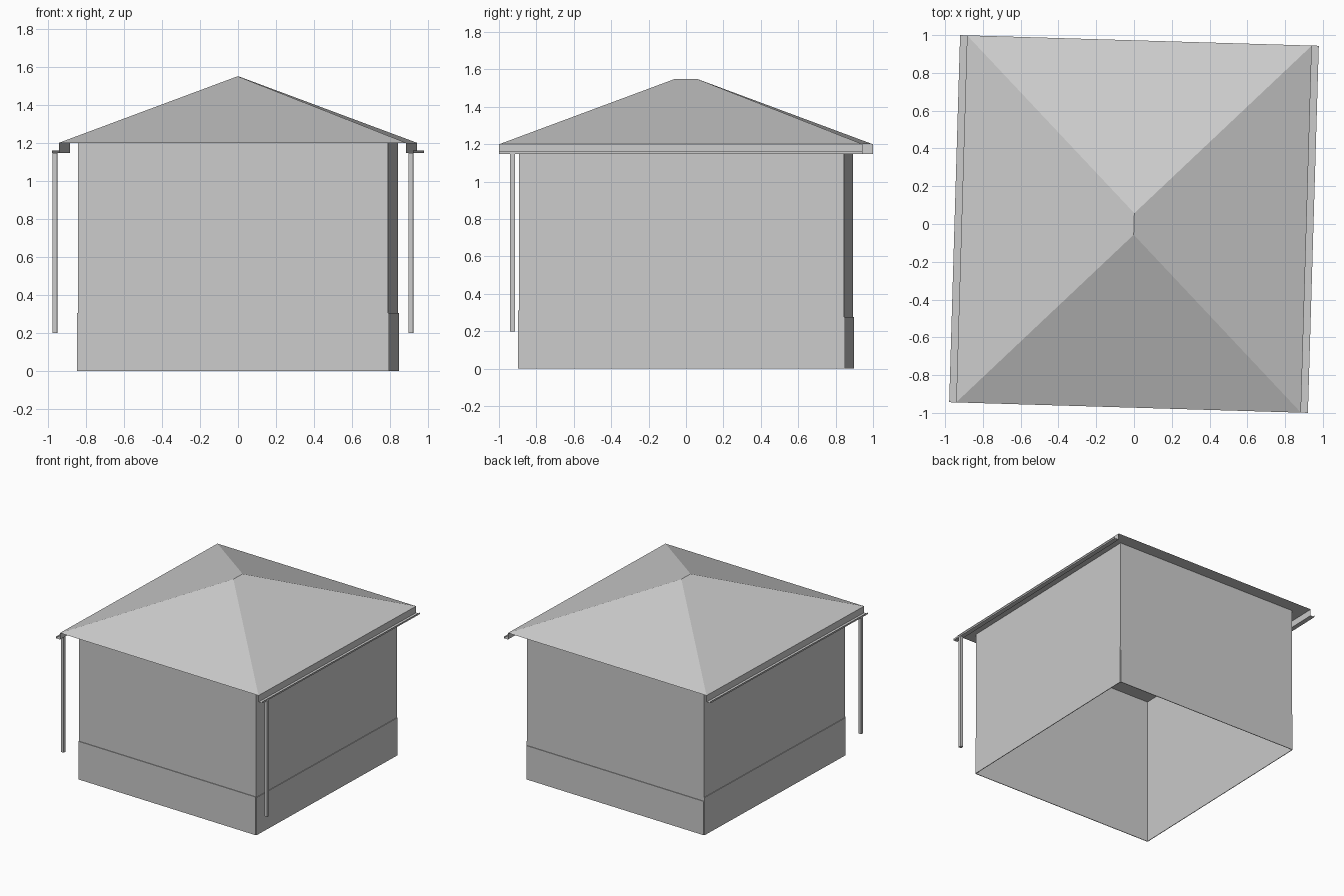
import bpy, bmesh, math
from mathutils import Matrix, Vector

cube = bpy.data.objects.get("Cube")
if cube:
    bpy.data.objects.remove(cube, do_unlink=True)

grey = bpy.data.materials.new("plain grey")
grey.use_nodes = True
colour = (0.6, 0.6, 0.6, 1)
grey.diffuse_color = colour
grey.node_tree.nodes["Principled BSDF"].inputs["Base Color"].default_value = colour

# The whole house is turned slightly on its plot
TURN = Matrix.Rotation(math.radians(-1.7), 4, "Z")
WALL_X, WALL_Y = 0.815, 0.87
ROOF_X, ROOF_Y = 0.913, 0.972
EAVE, RIDGE, RIDGE_HALF = 1.2, 1.55, 0.057
GUTTER_Z = 1.147


def finish(name, bm):
    bm.transform(TURN)
    mesh = bpy.data.meshes.new(name)
    bm.to_mesh(mesh)
    bm.free()
    mesh.materials.append(grey)
    obj = bpy.data.objects.new(name, mesh)
    bpy.context.collection.objects.link(obj)
    return obj


def box(name, centre, size):
    bm = bmesh.new()
    bmesh.ops.create_cube(bm, size=1)
    bm.transform(Matrix.Translation(centre) @ Matrix.Diagonal((*size, 1)))
    return finish(name, bm)


# Walls: thin open shell without a floor
bm = bmesh.new()
bmesh.ops.create_cube(bm, size=1)
bm.transform(Matrix.Translation((0, 0, EAVE / 2))
             @ Matrix.Diagonal((2 * WALL_X, 2 * WALL_Y, EAVE, 1)))
caps = [f for f in bm.faces if abs(f.normal.z) > 0.5]
bmesh.ops.delete(bm, geom=caps, context="FACES_ONLY")
finish("walls", bm)

# Hip roof with a short ridge and a flat ceiling
bm = bmesh.new()
eaves = [bm.verts.new((sx * ROOF_X, sy * ROOF_Y, EAVE))
         for sx, sy in ((-1, -1), (1, -1), (1, 1), (-1, 1))]
front, back = [bm.verts.new((0, s * RIDGE_HALF, RIDGE)) for s in (-1, 1)]
a, b, c, d = eaves
for face in ((a, b, front), (b, c, back, front), (c, d, back),
             (d, a, front, back), (d, c, b, a)):
    bm.faces.new(face)
finish("hip_roof", bm)

# Fascia, gutter and downpipe on each side
for side, s in (("left", 1), ("right", -1)):
    profile = [(ROOF_X, EAVE), (ROOF_X, GUTTER_Z),
               (0.95, GUTTER_Z), (0.95, 1.16)]
    bm = bmesh.new()
    rows = [[bm.verts.new((s * x, y, z)) for x, z in profile]
            for y in (-ROOF_Y, ROOF_Y)]
    for i in range(len(profile) - 1):
        bm.faces.new((rows[0][i], rows[0][i + 1], rows[1][i + 1], rows[1][i]))
    finish(side + "_fascia_and_gutter", bm)
    box(side + "_downpipe", Vector((s * 0.936, -0.9, (0.2 + GUTTER_Z) / 2)),
        (0.025, 0.025, GUTTER_Z - 0.2))

# Plinth plates on the foot of each wall
T = 0.005
for side, s in (("left", 1), ("right", -1)):
    box(side + "_plinth", Vector((s * (WALL_X + T / 2), 0, 0.153)),
        (T, 2 * WALL_Y, 0.306))
for side, s, h in (("front", -1, 0.31), ("back", 1, 0.275)):
    box(side + "_plinth", Vector((0, s * (WALL_Y + T / 2), h / 2)),
        (2 * WALL_X, T, h))
